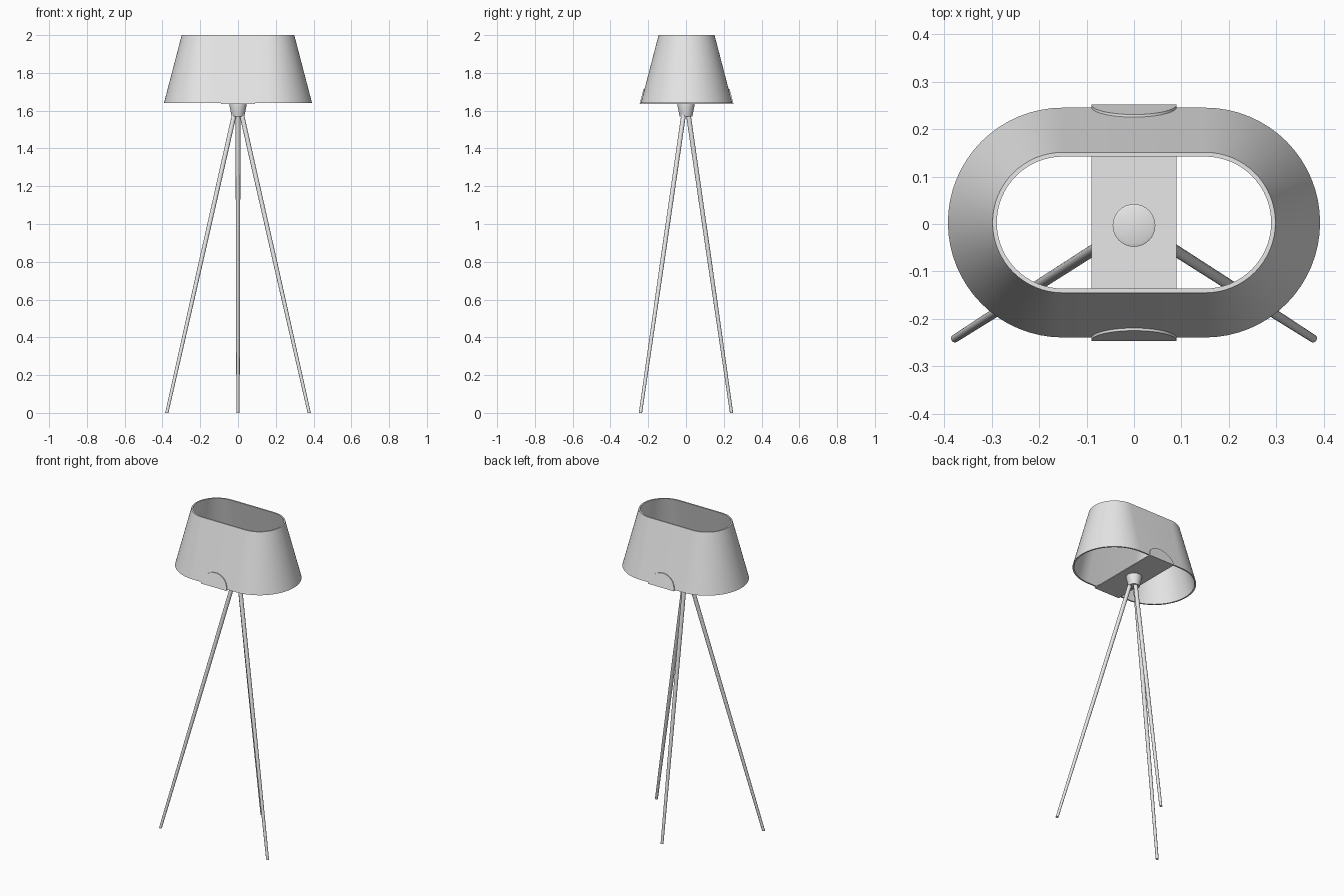
import bpy, bmesh
from math import sin, cos, pi, radians
from mathutils import Vector

cube = bpy.data.objects.get("Cube")
if cube:
    bpy.data.objects.remove(cube, do_unlink=True)

grey = bpy.data.materials.new("light_grey")
grey.use_nodes = True
grey.diffuse_color = (0.8, 0.8, 0.8, 1)
grey.node_tree.nodes["Principled BSDF"].inputs["Base Color"].default_value = (0.8, 0.8, 0.8, 1)

CY = 0.003                     # centre line of the shade
BOTTOM, TOP = 1.64, 2.0        # shade heights
R_BOTTOM, R_TOP = 0.242, 0.148  # end radii of the shade outline
STRAIGHT = 0.15                # half length of its straight sides


def finish(name, bm):
    bmesh.ops.recalc_face_normals(bm, faces=bm.faces)
    mesh = bpy.data.meshes.new(name)
    bm.to_mesh(mesh)
    bm.free()
    obj = bpy.data.objects.new(name, mesh)
    bpy.context.collection.objects.link(obj)
    mesh.materials.append(grey)
    bpy.ops.object.select_all(action='DESELECT')
    obj.select_set(True)
    bpy.context.view_layer.objects.active = obj
    bpy.ops.object.shade_smooth_by_angle(angle=radians(35))
    return obj


def loft(name, rings, closed=False):
    """Skin a list of point rings, capping the ends unless closed."""
    bm = bmesh.new()
    loops = [[bm.verts.new(p) for p in ring] for ring in rings]
    n = len(loops[0])
    pairs = list(zip(loops, loops[1:]))
    if closed:
        pairs.append((loops[-1], loops[0]))
    else:
        bm.faces.new(loops[0])
        bm.faces.new(loops[-1])
    for a, b in pairs:
        for i in range(n):
            j = (i + 1) % n
            bm.faces.new((a[i], a[j], b[j], b[i]))
    return finish(name, bm)


def stadium(r, z, n=32):
    ring = []
    for side, start in ((1, -pi / 2), (-1, pi / 2)):
        for i in range(n + 1):
            a = start + pi * i / n
            ring.append((side * STRAIGHT + r * cos(a), CY + r * sin(a), z))
    return ring


def circle(r, z, x=0, y=0, n=32):
    return [(x + r * cos(2 * pi * i / n), y + r * sin(2 * pi * i / n), z) for i in range(n)]


# Shade: tapered open shell with a thin rim
WALL = 0.009
loft("shade", [stadium(R_BOTTOM, BOTTOM), stadium(R_TOP, TOP),
               stadium(R_TOP - WALL, TOP), stadium(R_BOTTOM - WALL, BOTTOM)], closed=True)

# Cross plate carrying the shade
W, T = 0.09, 0.006
half = R_BOTTOM + 0.004
loft("cross_plate", [[(sx * W, CY + sy * half, z) for sx, sy in ((-1, -1), (1, -1), (1, 1), (-1, 1))]
                     for z in (BOTTOM - T, BOTTOM)])

# Rounded tabs folded up against the sloping sides of the shade
slope = (R_BOTTOM - R_TOP) / (TOP - BOTTOM)
for name, s in (("front_tab", -1), ("back_tab", 1)):
    rings = []
    for off in (0.0, 0.007):
        ring = []
        for i in range(33):
            a = pi * i / 32
            h = 0.082 * sin(a)
            ring.append((W * cos(a), CY + s * (R_BOTTOM + off - slope * h), BOTTOM - T + h))
        rings.append(ring)
    loft(name, rings)

# Hub under the plate and the fixing disc above it
loft("hub", [circle(0.033, 1.57), circle(0.036, 1.582), circle(0.045, 1.625), circle(0.045, BOTTOM - T)])
loft("fixing_disc", [circle(0.045, BOTTOM, y=-0.003), circle(0.045, 1.645, y=-0.003),
                     circle(0.038, 1.648, y=-0.003)])

# Three splayed legs, slimmer towards the floor
for name, x, y in (("left_leg", 0.377, -0.241), ("right_leg", -0.377, -0.241), ("back_leg", 0, 0.241)):
    foot, head = Vector((x, y, 0)), Vector((x * 0.04, y * 0.04, 1.6))
    rings = []
    for t, r in ((0, 0.0085), (0.5, 0.0115), (1, 0.0125)):
        c = foot.lerp(head, t)
        rings.append(circle(r, c.z, c.x, c.y, 16))
    loft(name, rings)
